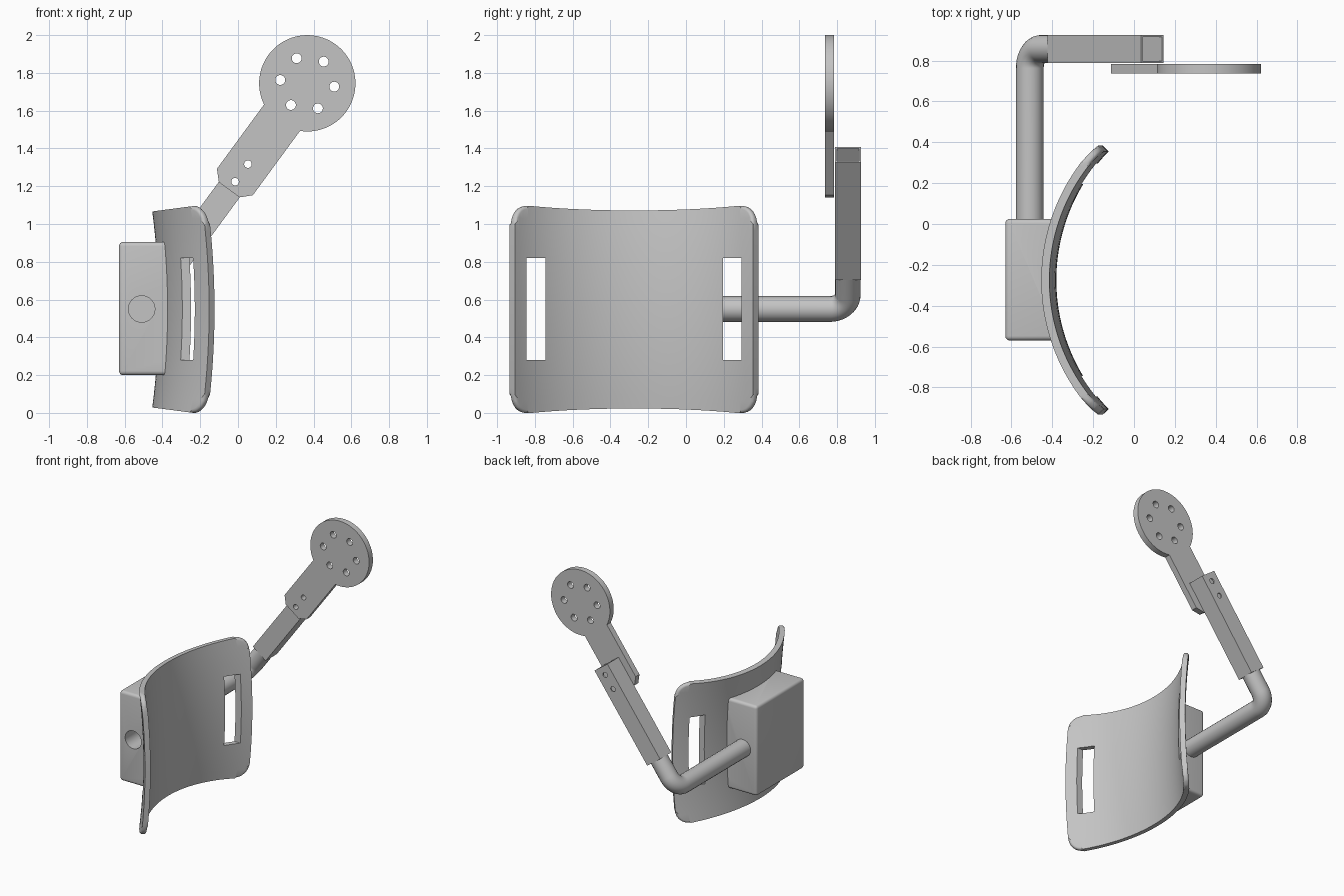
import bpy, bmesh
from math import sin, cos, asin, pi, radians
from mathutils import Matrix, Vector

if "Cube" in bpy.data.objects:
    bpy.data.objects.remove(bpy.data.objects["Cube"])

grey = bpy.data.materials.new("plain grey")
grey.use_nodes = True
grey.diffuse_color = (0.55, 0.55, 0.55, 1)
grey.node_tree.nodes["Principled BSDF"].inputs["Base Color"].default_value = (0.55, 0.55, 0.55, 1)


def to_object(bm, name):
    mesh = bpy.data.meshes.new(name)
    bm.to_mesh(mesh)
    bm.free()
    mesh.materials.append(grey)
    ob = bpy.data.objects.new(name, mesh)
    bpy.context.collection.objects.link(ob)
    return ob


def box(name, lo, hi, bevel=0, matrix=Matrix()):
    bm = bmesh.new()
    bmesh.ops.create_cube(bm, size=1)
    for v in bm.verts:
        v.co = [a + (c + 0.5) * (b - a) for a, b, c in zip(lo, hi, v.co)]
    if bevel:
        bmesh.ops.bevel(bm, geom=bm.edges[:], offset=bevel, segments=4,
                        profile=0.5, affect='EDGES')
    bm.transform(matrix)
    return to_object(bm, name)


def rod(name, centre, radius, depth):
    """Cylinder along y, used for drilling."""
    bm = bmesh.new()
    bmesh.ops.create_cone(bm, cap_ends=True, segments=32, radius1=radius, radius2=radius,
                          depth=depth, matrix=Matrix.Translation(centre) @ Matrix.Rotation(pi / 2, 4, 'X'))
    return to_object(bm, name)


def prism(outline, low, high):
    """Solid between two heights over a counter-clockwise outline."""
    bm = bmesh.new()
    rings = [[bm.verts.new((x, y, z)) for x, y in outline] for z in (low, high)]
    bm.faces.new(rings[0][::-1])
    bm.faces.new(rings[1])
    n = len(outline)
    for i in range(n):
        j = (i + 1) % n
        bm.faces.new((rings[0][i], rings[0][j], rings[1][j], rings[1][i]))
    return bm


def cut(ob, cutter):
    mod = ob.modifiers.new("cut", 'BOOLEAN')
    mod.operation, mod.solver, mod.object = 'DIFFERENCE', 'EXACT', cutter
    bpy.context.view_layer.objects.active = ob
    bpy.ops.object.modifier_apply(modifier=mod.name)
    bpy.data.objects.remove(cutter)


# Saddle-shaped cuff: a flat rounded slab bent around z and then flared
RAD, FLARE = 0.925, 4.0
HALF_U, HALF_V, CORNER = 0.713, 0.523, 0.1
CUFF_Y, MID_Z = -0.275, 0.5475


def bend(p):
    a, r = p.x / RAD, RAD - p.z
    reach = FLARE + RAD - r * cos(a)
    phi = p.y / FLARE
    return Vector((reach * cos(phi) - FLARE - 0.4, CUFF_Y + r * sin(a), MID_Z + reach * sin(phi)))


def bent_slab(name, low, high, bevel=0):
    outline = []
    for k, (su, sv) in enumerate(((1, 1), (-1, 1), (-1, -1), (1, -1))):
        for i in range(9):
            a = radians(90 * k + 90 * i / 8)
            outline.append((su * (HALF_U - CORNER) + CORNER * cos(a),
                            sv * (HALF_V - CORNER) + CORNER * sin(a)))
    bm = prism(outline, low, high)
    if bevel:
        rims = [e for e in bm.edges if abs(e.verts[0].co.z - e.verts[1].co.z) < 1e-5]
        bmesh.ops.bevel(bm, geom=rims, offset=bevel, segments=4, profile=0.5, affect='EDGES')
    for axis, half, count in ((0, HALF_U, 48), (1, HALF_V, 16)):
        normal = Vector((axis == 0, axis == 1, 0))
        for i in range(1, count):
            bmesh.ops.bisect_plane(bm, geom=bm.verts[:] + bm.edges[:] + bm.faces[:],
                                   plane_co=normal * half * (2 * i / count - 1), plane_no=normal)
    for v in bm.verts:
        v.co = bend(v.co)
    bmesh.ops.triangulate(bm, faces=[f for f in bm.faces if len(f.verts) > 4])
    return to_object(bm, name)


cuff = bent_slab("cuff", -0.02, 0.02, 0.016)
for side in (-1, 1):
    y = CUFF_Y + side * 0.52
    cut(cuff, box("slot_cutter", (-0.6, y - 0.05, 0.28), (0.2, y + 0.05, 0.82)))

# Mounting block, trimmed inside the thickness of the cuff, with a blind front bore
block = box("mounting_block", (-0.63, -0.57, 0.2), (-0.32, 0.025, 0.905), 0.022)
cut(block, bent_slab("block_trim", 0.0, 0.3))
cut(block, rod("bore_cutter", (-0.51, -0.5, 0.55), 0.07, 0.4))

# Arm frame: x along the arm, y across it, z towards the front
along = Vector((0.877, 0, 1.195)).normalized()
across = Vector((-along.z, 0, along.x))
ROD_Y = 0.857
start = Vector((-0.51, ROD_Y, 0.55))
arm = Matrix.Translation(start) @ Matrix((along, across, (0, -1, 0))).transposed().to_4x4()

# Bent round rod from the block to the arm
TURN = 0.095
path = [Vector((-0.51, -0.2, 0.55))]
for i in range(13):
    a = pi / 2 * i / 12
    path.append(start + Vector((0, TURN * (sin(a) - 1), 0)) + along * TURN * (1 - cos(a)))
path.append(start + along * 0.26)
curve = bpy.data.curves.new("bent_rod", 'CURVE')
curve.dimensions = '3D'
curve.bevel_depth, curve.bevel_resolution, curve.use_fill_caps = 0.068, 8, True
spline = curve.splines.new('POLY')
spline.points.add(len(path) - 1)
for point, co in zip(spline.points, path):
    point.co = (*co, 1)
bent = bpy.data.objects.new("bent_rod", curve)
bpy.context.collection.objects.link(bent)
curve.materials.append(grey)
bpy.context.view_layer.objects.active = bent
bent.select_set(True)
bpy.ops.object.convert(target='MESH')
bent = bpy.context.view_layer.objects.active

# Hollow square tube, open at the upper end
H, W = 0.069, 0.058
tube = box("square_tube", (0.24, -H, -H), (1.013, H, H), matrix=arm)
cut(tube, box("tube_cutter", (0.27, -W, -W), (1.1, W, W), matrix=arm))

# Flat paddle: round head with a chamfered tail
HEAD, HEAD_R, TAIL_W = 1.482, 0.255, 0.118
neck = pi - asin(TAIL_W / HEAD_R)
outline = [(HEAD + HEAD_R * cos(a), HEAD_R * sin(a))
           for a in (neck * (2 * i / 72 - 1) for i in range(73))]
outline += [(0.834, TAIL_W), (0.783, 0.068), (0.783, -0.068), (0.834, -TAIL_W)]
bm = prism(outline, ROD_Y - 0.783, ROD_Y - 0.736)
bm.transform(arm)
paddle = to_object(bm, "paddle")

# Ring of holes in the head, and two bolt holes through tail and tube
head = arm @ Vector((HEAD, 0, 0.1))
for k in range(6):
    a = radians(60 * k - 7)
    cut(paddle, rod("hole_cutter", head + 0.144 * Vector((cos(a), 0, sin(a))), 0.026, 0.3))
for t in (0.836, 0.951):
    for part in (paddle, tube):
        cut(part, rod("bolt_cutter", arm @ Vector((t, 0, 0)), 0.02, 0.6))

# Smooth curved faces and keep crisp edges
for ob in (cuff, block, bent, tube, paddle):
    bpy.ops.object.select_all(action='DESELECT')
    ob.select_set(True)
    bpy.context.view_layer.objects.active = ob
    bpy.ops.object.shade_smooth_by_angle(angle=radians(30))
